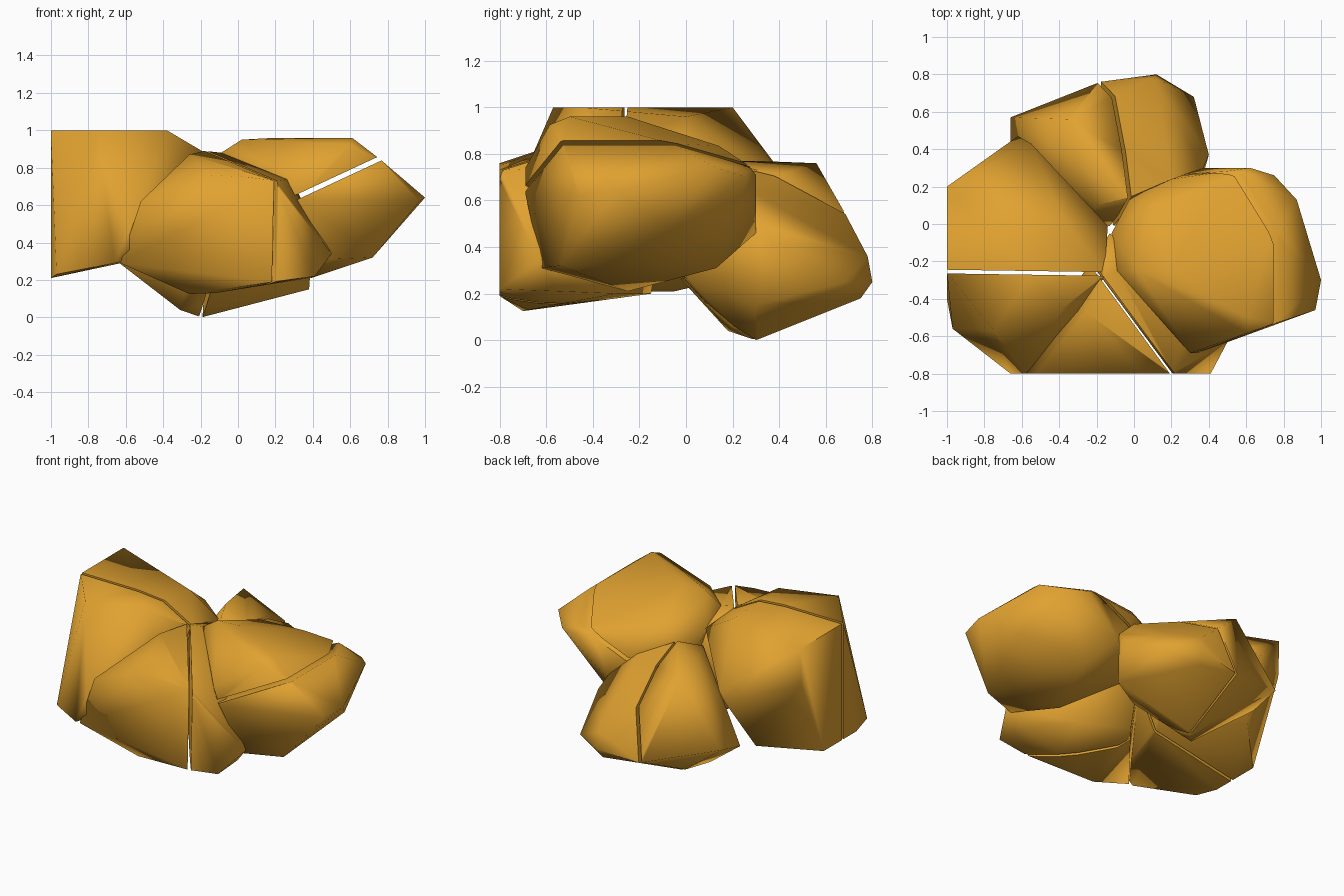
import bpy, bmesh, math
from mathutils import Vector

if "Cube" in bpy.data.objects:
    bpy.data.objects.remove(bpy.data.objects["Cube"])

amber = bpy.data.materials.new("amber")
amber.diffuse_color = (0.75, 0.36, 0.03, 1)
amber.use_nodes = True
amber.node_tree.nodes["Principled BSDF"].inputs["Base Color"].default_value = amber.diffuse_color


def hull(coords):
    """Convex hull of some points, without leftover inner points."""
    bm = bmesh.new()
    for c in coords:
        bm.verts.new(c)
    bmesh.ops.convex_hull(bm, input=bm.verts[:])
    bmesh.ops.delete(bm, geom=[v for v in bm.verts if not v.link_faces], context='VERTS')
    bmesh.ops.dissolve_limit(bm, angle_limit=math.radians(1), verts=bm.verts[:], edges=bm.edges[:])
    bmesh.ops.recalc_face_normals(bm, faces=bm.faces[:])
    return bm


def split_rock(name, corners, point, normal, gap=0.02):
    """Faceted rock cracked into two halves by a plane, with a narrow gap."""
    n = Vector(normal).normalized()
    for side, label in ((1, "half_a"), (-1, "half_b")):
        bm = hull(corners)
        bmesh.ops.bisect_plane(bm, geom=bm.verts[:] + bm.edges[:] + bm.faces[:], dist=1e-5,
                               plane_co=Vector(point) + n * side * gap / 2,
                               plane_no=n * side, clear_inner=True)
        half = hull([v.co.copy() for v in bm.verts])
        bm.free()
        me = bpy.data.meshes.new(f"{name}_{label}")
        half.to_mesh(me)
        half.free()
        me.materials.append(amber)
        ob = bpy.data.objects.new(me.name, me)
        bpy.context.collection.objects.link(ob)
        bpy.ops.object.select_all(action='DESELECT')
        ob.select_set(True)
        bpy.context.view_layer.objects.active = ob
        bpy.ops.object.shade_smooth_by_angle(angle=math.radians(78))


# Left rock, cracked front to back
split_rock("left_rock", [
    (-1, -.4, .21), (-1, -.05, .21), (-1, .19, .75), (-1, .2, 1), (-1, -.26, 1),
    (-.75, -.57, 1), (-.38, -.45, 1), (-.36, 0, .96), (-.14, -.01, .83), (-.16, -.28, .87),
    (-.62, .47, .64), (-.55, .43, .68), (-.97, -.56, .23), (-.66, -.8, .29),
    (-.58, -.8, .36), (-.58, -.8, .47), (-.7, .25, .28), (-.39, -.26, .34),
    (-.26, .0, .5), (-.26, -.47, .7),
], (-.5, -.262, .5), (.015, 1, 0))

# Front rock, cracked diagonally
split_rock("front_rock", [
    (-.63, -.8, .29), (-.52, -.8, .62), (-.26, -.47, .87), (-.18, -.3, .89),
    (-.09, -.25, .88), (-.13, -.05, .82), (-.15, -.8, .76), (.05, -.8, .75), (.2, -.8, .73),
    (.28, -.6, .74), (.5, -.63, .34), (.41, -.8, .22), (.19, -.8, .19),
    (-.26, -.7, .125), (-.12, -.68, .13), (-.1, -.15, .2), (.38, -.55, .21), (.2, -.3, .2),
], (.2, -.8, .5), (.5, .37, -.01))

# Right rock, cracked by a sloping plane
split_rock("right_rock", [
    (.02, -.25, .95), (.2, -.25, .96), (.61, -.5, .96), (.6, -.585, .925), (.4, .14, .835),
    (.1, .1, .845), (.76, -.53, .845), (.76, -.06, .845), (.3, -.69, .74), (.34, -.69, .63),
    (-.09, -.25, .88), (-.12, -.05, .8), (-.02, .14, .72), (.2, .24, .72), (.56, .27, .75),
    (1, -.3, .64), (.97, -.46, .62), (.87, .13, .74), (.75, .26, .7), (.62, .3, .71),
    (.37, .3, .46), (.5, .13, .31), (.85, -.07, .48), (.72, -.54, .32), (.47, -.62, .31),
    (.39, -.25, .21), (.05, 0, .42), (.1, -.4, .5),
], (.75, 0, .845), (-.465, 0, 1), .026)

# Back rock, cracked lengthwise
split_rock("back_rock", [
    (-.66, .57, .36), (-.66, .36, .31), (-.35, .56, .76), (-.3, .3, .77), (-.03, .14, .77),
    (-.2, .1, .77), (-.45, .28, .55), (-.11, .68, .55), (-.18, .76, .22), (.12, .8, .25),
    (.11, .78, .36), (.32, .68, .25), (.1, .75, .18), (.4, .37, .42), (.37, .3, .5),
    (.2, .24, .66), (.38, .3, .15), (-.195, .3, 0), (-.31, .18, .04), (-.25, -.02, .26),
    (0, 0, .27),
], (-.11, .68, .55), (.377, .028, -.081))
